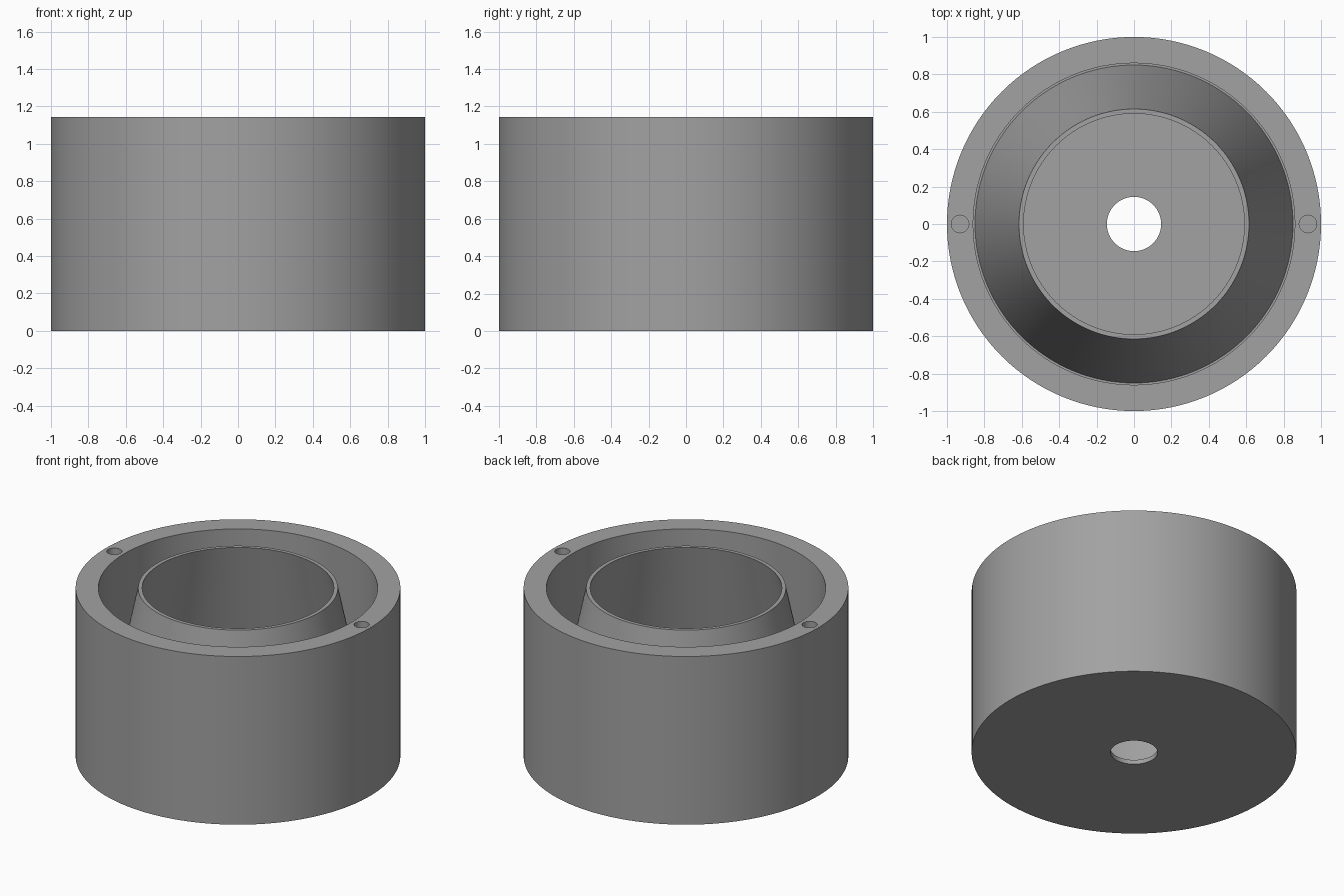
import bpy, bmesh, math

if "Cube" in bpy.data.objects:
    bpy.data.objects.remove(bpy.data.objects["Cube"])

SEG = 128
H = 1.143      # overall height
FLOOR = 0.03   # base thickness

grey = bpy.data.materials.new("plain grey")
grey.diffuse_color = (0.36, 0.36, 0.36, 1)
grey.use_nodes = True
grey.node_tree.nodes["Principled BSDF"].inputs["Base Color"].default_value = grey.diffuse_color


def new_object(name, bm):
    bmesh.ops.recalc_face_normals(bm, faces=bm.faces)
    mesh = bpy.data.meshes.new(name)
    bm.to_mesh(mesh)
    bm.free()
    obj = bpy.data.objects.new(name, mesh)
    bpy.context.collection.objects.link(obj)
    obj.data.materials.append(grey)
    return obj


def lathe(name, profile):
    """Revolve a closed (radius, z) profile around the z axis."""
    bm = bmesh.new()
    rings = []
    for i in range(SEG):
        a = 2 * math.pi * i / SEG
        rings.append([bm.verts.new((r * math.cos(a), r * math.sin(a), z))
                      for r, z in profile])
    n = len(profile)
    for i in range(SEG):
        a, b = rings[i], rings[(i + 1) % SEG]
        for j in range(n):
            k = (j + 1) % n
            bm.faces.new((a[j], b[j], b[k], a[k]))
    return new_object(name, bm)


# Cup: outer wall, tapered groove, thin conical inner wall, floor with centre hole
cup = lathe("cup_body", [
    (0.145, 0), (1, 0), (1, H),            # underside and outer wall
    (0.86, H), (0.86, FLOOR),              # rim and groove wall
    (0.85, FLOOR), (0.615, H),             # outside of the inner cone
    (0.59, H), (0.825, FLOOR),             # inside of the inner cone
    (0.145, FLOOR),                        # inner floor
])

# Two blind pin holes in the rim
HOLE_DEPTH = 0.25
for side, x in (("left", -0.93), ("right", 0.93)):
    bm = bmesh.new()
    bmesh.ops.create_cone(bm, cap_ends=True, segments=32,
                          radius1=0.047, radius2=0.047, depth=2 * HOLE_DEPTH)
    bmesh.ops.translate(bm, vec=(x, 0, H), verts=bm.verts)
    cutter = new_object(side + "_pin_hole_cutter", bm)
    cutter.hide_render = True
    cutter.hide_set(True)
    mod = cup.modifiers.new(side + "_pin_hole", 'BOOLEAN')
    mod.operation = 'DIFFERENCE'
    mod.solver = 'EXACT'
    mod.object = cutter

# Apply the cuts, remove the cutters and smooth the round walls
bpy.context.view_layer.objects.active = cup
cup.select_set(True)
for mod in list(cup.modifiers):
    cutter = mod.object
    bpy.ops.object.modifier_apply(modifier=mod.name)
    bpy.data.objects.remove(cutter)
bpy.ops.object.shade_smooth_by_angle(angle=math.radians(30))
